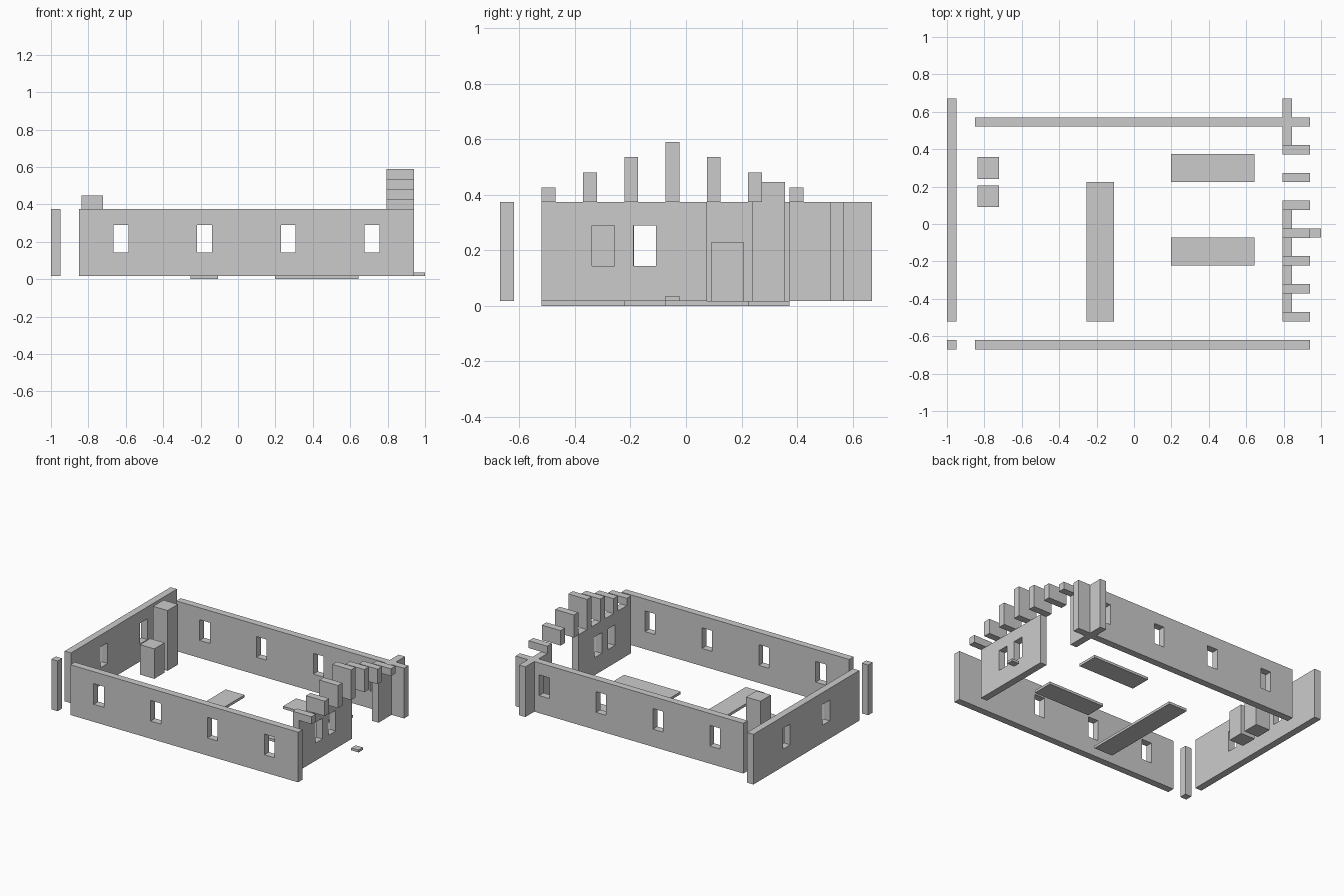
import bpy, bmesh
from mathutils import Vector

if "Cube" in bpy.data.objects:
    bpy.data.objects.remove(bpy.data.objects["Cube"])

FLOOR, TOP = 0.018, 0.375      # wall base and wall top
T = 0.05                       # wall thickness
WIN_Z = (0.143, 0.29)          # window sill and head
WIN_W = 0.08


def finish(name, bm):
    bmesh.ops.recalc_face_normals(bm, faces=bm.faces[:])
    me = bpy.data.meshes.new(name)
    bm.to_mesh(me)
    bm.free()
    ob = bpy.data.objects.new(name, me)
    bpy.context.collection.objects.link(ob)
    return ob


def box(name, x, y, z):
    bm = bmesh.new()
    bmesh.ops.create_cube(bm, size=1)
    for v in bm.verts:
        v.co = Vector(r[0] + (c + 0.5) * (r[1] - r[0]) for c, r in zip(v.co, (x, y, z)))
    return finish(name, bm)


def wall(name, along, span, near, windows=()):
    """Wall running along 'x' or 'y', with rectangular window openings."""
    us = sorted([*span] + [c + s * WIN_W / 2 for c in windows for s in (-1, 1)])
    zs = (FLOOR, *WIN_Z, TOP)
    point = (lambda u, z: (u, near, z)) if along == 'x' else (lambda u, z: (near, u, z))
    bm = bmesh.new()
    grid = [[bm.verts.new(point(u, z)) for z in zs] for u in us]
    for i in range(len(us) - 1):
        for j in range(3):
            if i % 2 and j == 1:       # leave the opening empty
                continue
            bm.faces.new((grid[i][j], grid[i + 1][j], grid[i + 1][j + 1], grid[i][j + 1]))
    ext = bmesh.ops.extrude_face_region(bm, geom=bm.faces[:], use_keep_orig=True)
    moved = [g for g in ext['geom'] if isinstance(g, bmesh.types.BMVert)]
    bmesh.ops.translate(bm, verts=moved, vec=(0, T, 0) if along == 'x' else (T, 0, 0))
    return finish(name, bm)


# Long side walls with four windows each
side_windows = [0.045 + k * 0.4475 for k in (-1.5, -0.5, 0.5, 1.5)]
wall("front_side_wall", 'x', (-0.85, 0.942), -0.67, side_windows)
wall("back_side_wall", 'x', (-0.85, 0.942), 0.52, side_windows)

# Left end wall and its detached corner post
wall("left_end_wall", 'y', (-0.52, 0.67), -1.0, (-0.148, 0.297))
box("corner_post", (-1.0, -0.95), (-0.67, -0.62), (FLOOR, TOP))

# Right end wall, split by the doorway
wall("entrance_wall", 'y', (-0.52, 0.075), 0.795, (-0.298, -0.149))
box("entrance_wall_short", (0.795, 0.845), (0.373, 0.67), (FLOOR, TOP))

# Stepped gable blocks over the entrance wall
for i in range(7):
    y = -0.52 + i * 0.1488
    box(f"gable_block_{i + 1}", (0.795, 0.942), (y, y + T),
        (TOP, 0.59 - abs(i - 3) * 0.0543))

# Door step
box("door_step", (0.942, 1.0), (-0.073, -0.024), (FLOOR, 0.035))

# Tall and low cabinets by the left end wall
box("tall_cabinet", (-0.836, -0.723), (0.24, 0.357), (FLOOR, 0.447))
box("low_cabinet", (-0.836, -0.723), (0.092, 0.207), (FLOOR, 0.231))

# Thin floor slabs
box("floor_slab_cross", (-0.253, -0.106), (-0.52, 0.224), (0, FLOOR))
for name, y in (("front", -0.222), ("back", 0.224)):
    box(f"floor_slab_{name}", (0.197, 0.643), (y, y + 0.149), (0, FLOOR))
